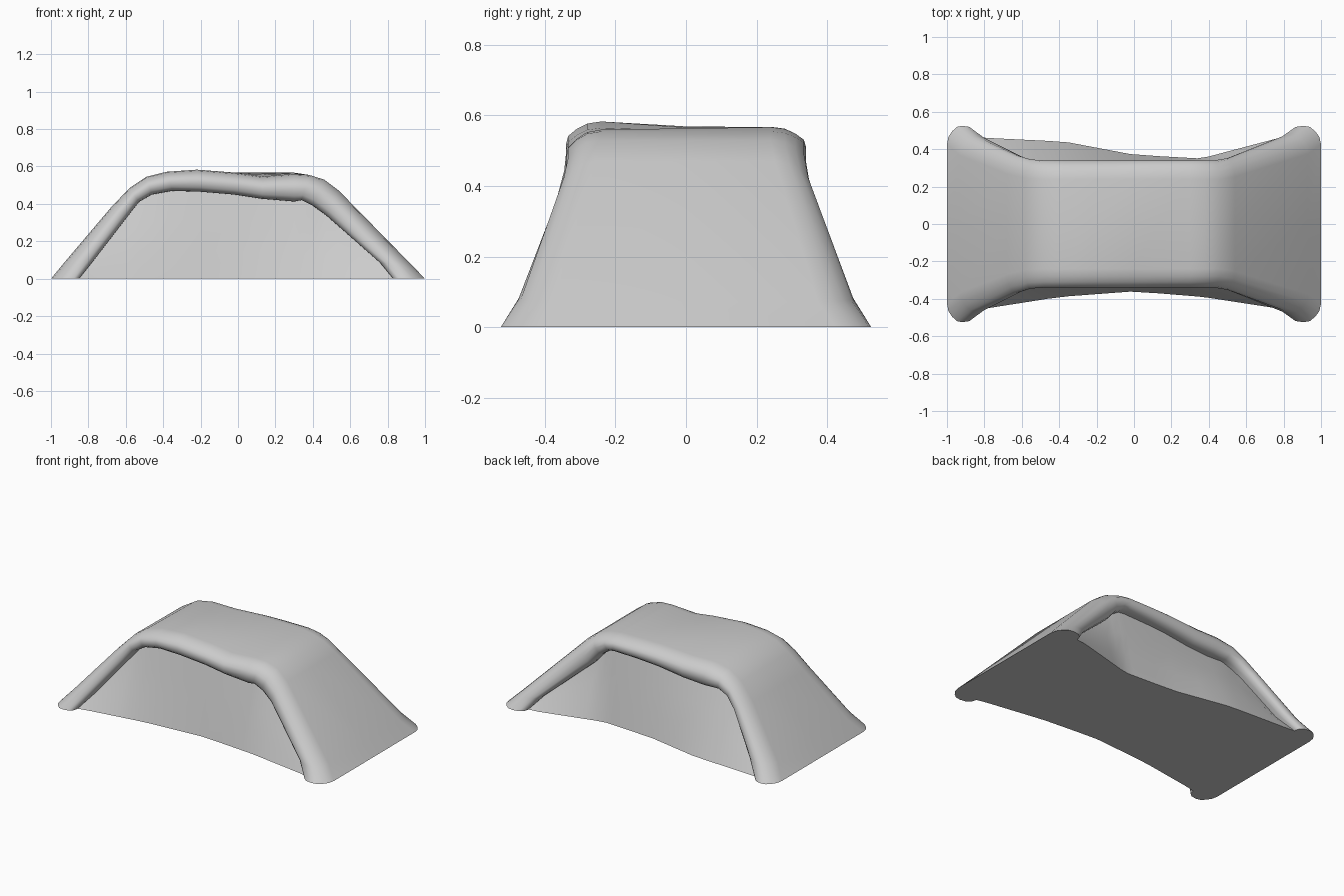
import bpy, bmesh, math

if "Cube" in bpy.data.objects:
    bpy.data.objects.remove(bpy.data.objects["Cube"])

# stations along the arch: outer x, inner x, rim half width in y
OX = [-1, -.93, -.68, -.58, -.49, -.38, -.22, 0, .13, .3, .38, .46, .54, .93, 1]
IX = [-.85, -.77, -.585, -.53, -.46, -.35, -.2, -.02, .13, .3, .34, .4, .47, .76, .83]
W = [.525, .467, .368, .345, .34, .34, .34, .34, .34, .34, .34, .34, .352, .475, .525]
# outer and inner heights for the front and back rims
OZ = {-1: [0, .085, .38, .485, .545, .572, .583, .565, .547, .56, .555, .53, .47, .072, 0],
      1: [0, .085, .38, .48, .535, .557, .555, .567, .568, .567, .555, .53, .47, .072, 0]}
IZ = {-1: [0, .1, .34, .41, .45, .47, .465, .45, .427, .413, .42, .39, .34, .085, 0],
      1: [0, .1, .34, .39, .42, .415, .425, .45, .46, .465, .46, .42, .34, .085, 0]}
# recessed panel foot lines (x, |y|)
FOOT = {-1: [(-.85, .465), (-.78, .45), (-.4, .39), (0, .36), (.37, .39), (.76, .45), (.83, .465)],
        1: [(-.85, .465), (-.78, .46), (-.37, .44), (0, .37), (.36, .35), (.75, .455), (.83, .465)]}
# rim cross-section: (fraction outer to inner, inset from widest y)
RIM = [(0, .1), (.05, .06), (.18, .03), (.35, .006), (.55, 0), (.8, .006), (.95, .025), (1, .05)]
N = len(OX)


def interp(table, x):
    for (xa, ya), (xb, yb) in zip(table, table[1:]):
        if x <= xb:
            return ya + (yb - ya) * (x - xa) / (xb - xa)
    return table[-1][1]


def half_section(i, s):
    """points from the top edge, round the rim, down the panel to the floor"""
    pts = []
    for t, inset in RIM:
        pts.append((OX[i] + (IX[i] - OX[i]) * t, s * (W[i] - inset),
                    OZ[s][i] + (IZ[s][i] - OZ[s][i]) * t))
    depth = .06 if i in (0, N - 1) else .08
    top = (IX[i], s * (W[i] - depth), IZ[s][i])
    foot = top if i in (0, N - 1) else (IX[i], s * interp(FOOT[s], IX[i]), 0)
    for k in (0, .33, .67, 1):
        pts.append(tuple(a + (b - a) * k for a, b in zip(top, foot)))
    return pts


# whole body lofted from floor panel to floor panel over the arch
bm = bmesh.new()
rows = []
for i in range(N):
    zc = (OZ[-1][i] + OZ[1][i]) / 2
    pts = half_section(i, -1)[::-1] + [(OX[i], 0, zc)] + half_section(i, 1)
    rows.append([bm.verts.new(p) for p in pts])
for a, b in zip(rows, rows[1:]):
    for j in range(len(a) - 1):
        bm.faces.new((a[j], b[j], b[j + 1], a[j + 1]))
bmesh.ops.remove_doubles(bm, verts=bm.verts[:], dist=.0005)

# floor
bmesh.ops.holes_fill(bm, edges=[e for e in bm.edges if e.is_boundary], sides=0)
bmesh.ops.recalc_face_normals(bm, faces=bm.faces[:])
me = bpy.data.meshes.new("arched_block")
bm.to_mesh(me)
bm.free()
ob = bpy.data.objects.new("arched_block", me)
bpy.context.collection.objects.link(ob)
bpy.context.view_layer.objects.active = ob
ob.select_set(True)
bpy.ops.object.shade_smooth_by_angle(angle=math.radians(50))
